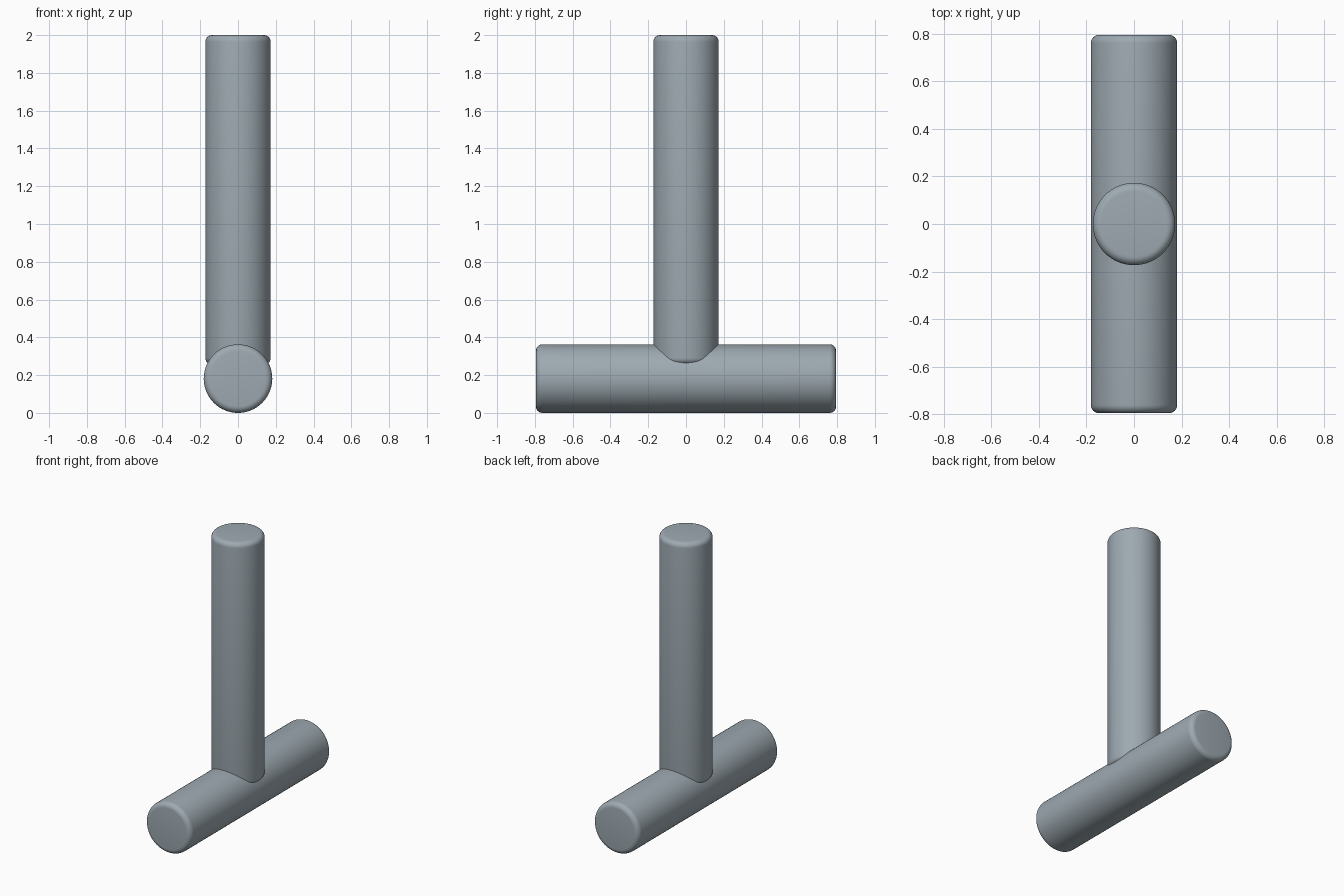
import bpy, math

if "Cube" in bpy.data.objects:
    bpy.data.objects.remove(bpy.data.objects["Cube"])

steel = bpy.data.materials.new("blue grey")
steel.diffuse_color = (0.34, 0.40, 0.44, 1)
steel.use_nodes = True
steel.node_tree.nodes["Principled BSDF"].inputs["Base Color"].default_value = steel.diffuse_color


def rounded_bar(name, radius, length, location, rotation=(0, 0, 0), round_size=0.035):
    """Smooth cylinder with softly rounded end rims."""
    bpy.ops.mesh.primitive_cylinder_add(vertices=64, radius=radius, depth=length,
                                        location=location, rotation=rotation)
    bar = bpy.context.object
    bar.name = name
    bar.data.materials.append(steel)
    bevel = bar.modifiers.new("rounded rim", 'BEVEL')
    bevel.width = round_size
    bevel.segments = 6
    bevel.limit_method = 'ANGLE'
    bevel.angle_limit = math.radians(40)
    bpy.ops.object.modifier_apply(modifier=bevel.name)
    bpy.ops.object.shade_smooth_by_angle(angle=math.radians(35))
    return bar


# Horizontal bar lying along y on the ground
BAR_R = 0.1815
rounded_bar("cross_bar", BAR_R, 1.59, (0, 0, BAR_R), (math.radians(90), 0, 0))

# Upright post, its rounded foot sunk into the cross bar
FOOT, TOP = 0.256, 2.0
rounded_bar("upright_post", 0.173, TOP - FOOT, (0, 0, (TOP + FOOT) / 2))
